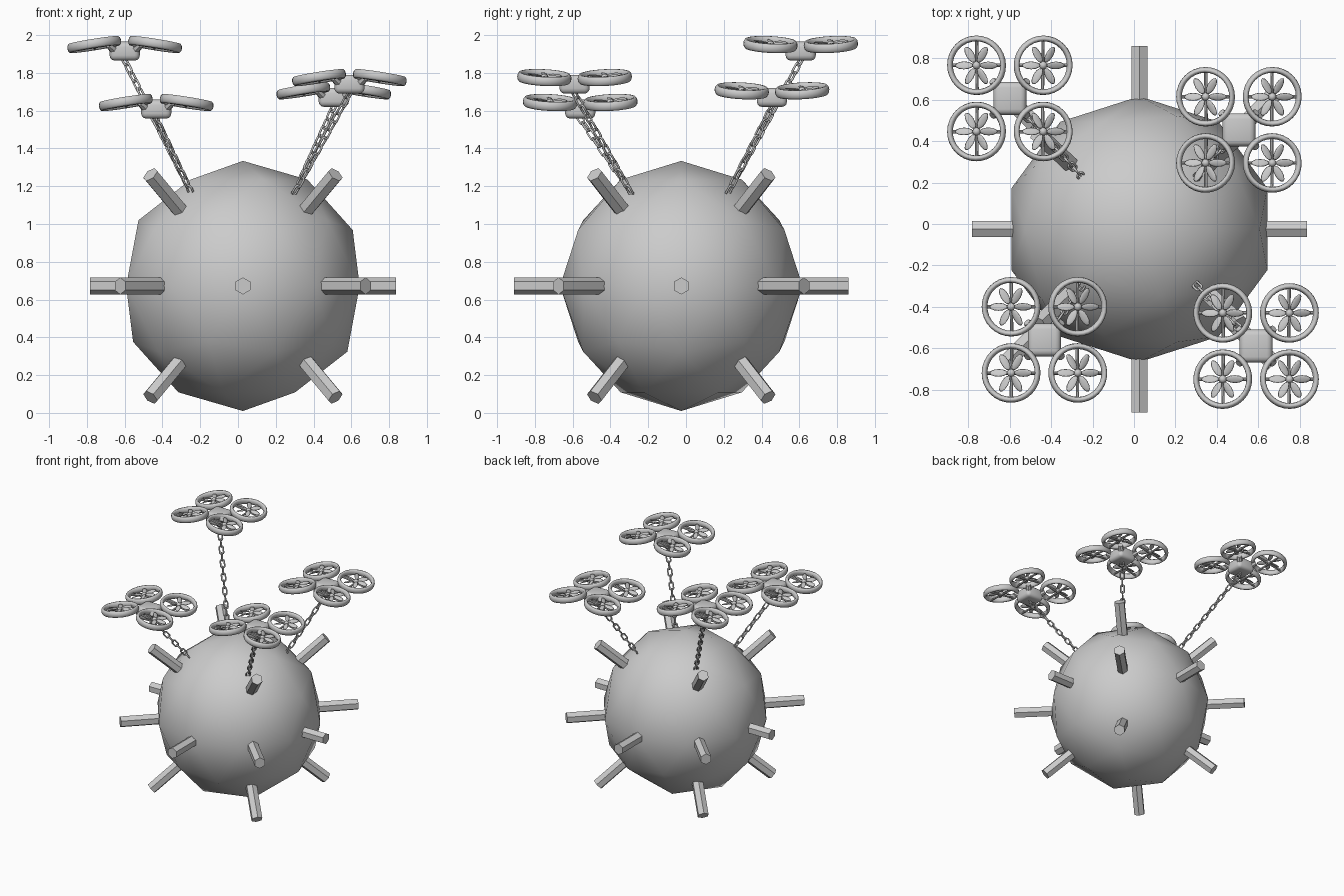
import bpy, bmesh, math
from mathutils import Vector, Matrix

if "Cube" in bpy.data.objects:
    bpy.data.objects.remove(bpy.data.objects["Cube"])

grey = bpy.data.materials.new("plain_grey")
grey.use_nodes = True
grey.diffuse_color = (0.6, 0.6, 0.6, 1)
grey.node_tree.nodes["Principled BSDF"].inputs["Base Color"].default_value = (0.6, 0.6, 0.6, 1)


def to_mesh(name, bm, smooth=True):
    bmesh.ops.recalc_face_normals(bm, faces=bm.faces)
    for f in bm.faces:
        f.smooth = smooth
    me = bpy.data.meshes.new(name)
    bm.to_mesh(me)
    bm.free()
    me.materials.append(grey)
    return me


def place(name, me, matrix=Matrix()):
    ob = bpy.data.objects.new(name, me)
    bpy.context.scene.collection.objects.link(ob)
    ob.matrix_world = matrix
    return ob


def aim(a, b):
    """Matrix at the middle of a-b with z along it."""
    return Matrix.Translation((a + b) / 2) @ (b - a).to_track_quat('Z', 'Y').to_matrix().to_4x4()


def rod(bm, a, b, r, sides, r2=None):
    bmesh.ops.create_cone(bm, cap_ends=True, segments=sides, radius1=r,
                          radius2=r if r2 is None else r2, depth=(b - a).length, matrix=aim(a, b))


def sweep_loop(bm, path, ring):
    """Closed tube; ring(i) gives the points of section i."""
    rows = [[bm.verts.new(p) for p in ring(i)] for i in range(path)]
    for i, row in enumerate(rows):
        nxt = rows[(i + 1) % path]
        n = len(row)
        for j in range(n):
            bm.faces.new((row[j], nxt[j], nxt[(j + 1) % n], row[(j + 1) % n]))


# Faceted ball with smooth shading
CENTRE = Vector((0.026, -0.025, 0.672))
bm = bmesh.new()
bmesh.ops.create_icosphere(bm, subdivisions=2, radius=1)
place("ball", to_mesh("ball", bm),
      Matrix.Translation(CENTRE) @ Matrix.Diagonal((0.65, 0.642, 0.662, 1)))

# Six-sided spikes: sides, level diagonals and corners
tips = [(s * 0.81, 0, 0) for s in (-1, 1)] + [(0, s * 0.885, 0) for s in (-1, 1)]
for sx in (-1, 1):
    for sy in (-1, 1):
        tips.append((sx * 0.65, sy * 0.65, 0))
        tips += [(sx * 0.49, sy * 0.46, sz * 0.59) for sz in (-1, 1)]
for t in tips:
    bm = bmesh.new()
    t = Vector(t)
    rod(bm, t * 0.5, t, 0.045, 6)
    place("spike", to_mesh("spike", bm, False), Matrix.Translation(CENTRE))


# Rotor guard, struts, hub and blades
def guard_ring(i):
    a = math.tau * i / 32
    for j in range(10):
        b = math.tau * j / 10
        r = 0.13 + 0.014 * math.cos(b)
        yield (r * math.cos(a), r * math.sin(a), 0.025 * math.sin(b))


bm = bmesh.new()
sweep_loop(bm, 32, guard_ring)
guard_me = to_mesh("rotor_guard", bm)

bm = bmesh.new()
for axis in (Vector((0.13, 0, 0)), Vector((0, 0.13, 0))):
    low = Vector((0, 0, -0.012))
    rod(bm, low - axis, low + axis, 0.008, 8)
strut_me = to_mesh("rotor_struts", bm, False)

bm = bmesh.new()
bmesh.ops.create_uvsphere(bm, u_segments=12, v_segments=8, radius=0.02)
for k in range(6):
    m = (Matrix.Rotation(k * math.tau / 6, 4, 'Z') @ Matrix.Translation((0.06, 0, 0.008))
         @ Matrix.Rotation(0.35, 4, 'X') @ Matrix.Diagonal((0.044, 0.02, 0.005, 1)))
    bmesh.ops.create_uvsphere(bm, u_segments=12, v_segments=6, radius=1, matrix=m)
blade_me = to_mesh("rotor_blades", bm)

# Drone body: rounded block with tapering arms
bm = bmesh.new()
bmesh.ops.create_cube(bm, size=1, matrix=Matrix.Diagonal((0.16, 0.16, 0.1, 1)))
bmesh.ops.bevel(bm, geom=bm.edges[:], offset=0.028, segments=3, profile=0.5, affect='EDGES')
body_me = to_mesh("drone_body", bm)

bm = bmesh.new()
for sx in (-1, 1):
    for sy in (-1, 1):
        rod(bm, Vector((sx * 0.03, sy * 0.03, -0.01)), Vector((sx * 0.085, sy * 0.085, 0.035)), 0.035, 8, 0.018)
arm_me = to_mesh("drone_arms", bm, False)


# Chain link: a stretched ring lying in its own xz plane
def link_ring(i):
    a = math.tau * i / 16
    out = Vector((math.cos(a), 0, math.sin(a)))
    mid = out * 0.0155 + Vector((0, 0, math.copysign(0.016, math.sin(a + 0.01))))
    for j in range(6):
        b = math.tau * j / 6
        yield mid + 0.006 * (out * math.cos(b) + Vector((0, math.sin(b), 0)))


bm = bmesh.new()
sweep_loop(bm, 16, link_ring)
link_me = to_mesh("chain_link", bm)

# Four drones, each pulling a chain fixed to the ball
for x, y, z in ((-0.60, 0.607, 1.95), (0.507, 0.455, 1.705),
                (-0.433, -0.56, 1.643), (0.59, -0.59, 1.775)):
    spot = Vector((x, y, z))
    sx, sy = math.copysign(1, x), math.copysign(1, y)
    body = Matrix.Translation(spot - Vector((0, 0, 0.035)))
    place("drone_body", body_me, body)
    place("drone_arms", arm_me, body)
    for rx in (-1, 1):
        for ry in (-1, 1):
            m = (Matrix.Translation(spot + Vector((rx * 0.161, ry * 0.16, 0)))
                 @ Matrix.Rotation(rx * math.radians(9), 4, 'Y')
                 @ Matrix.Rotation(ry * math.radians(3), 4, 'X'))
            place("rotor_guard", guard_me, m)
            place("rotor_struts", strut_me, m)
            place("rotor_blades", blade_me, m)
    top = spot - Vector((0, 0, 0.085))
    foot = Vector((0.026 + sx * 0.28, -0.035 + sy * 0.265, 1.18))
    count = round((top - foot).length / 0.054)
    turn = aim(foot, top).to_3x3().to_4x4()
    for k in range(count + 1):
        place("chain_link", link_me, Matrix.Translation(foot.lerp(top, k / count)) @ turn
              @ Matrix.Rotation(k % 2 * math.pi / 2, 4, 'Z'))
